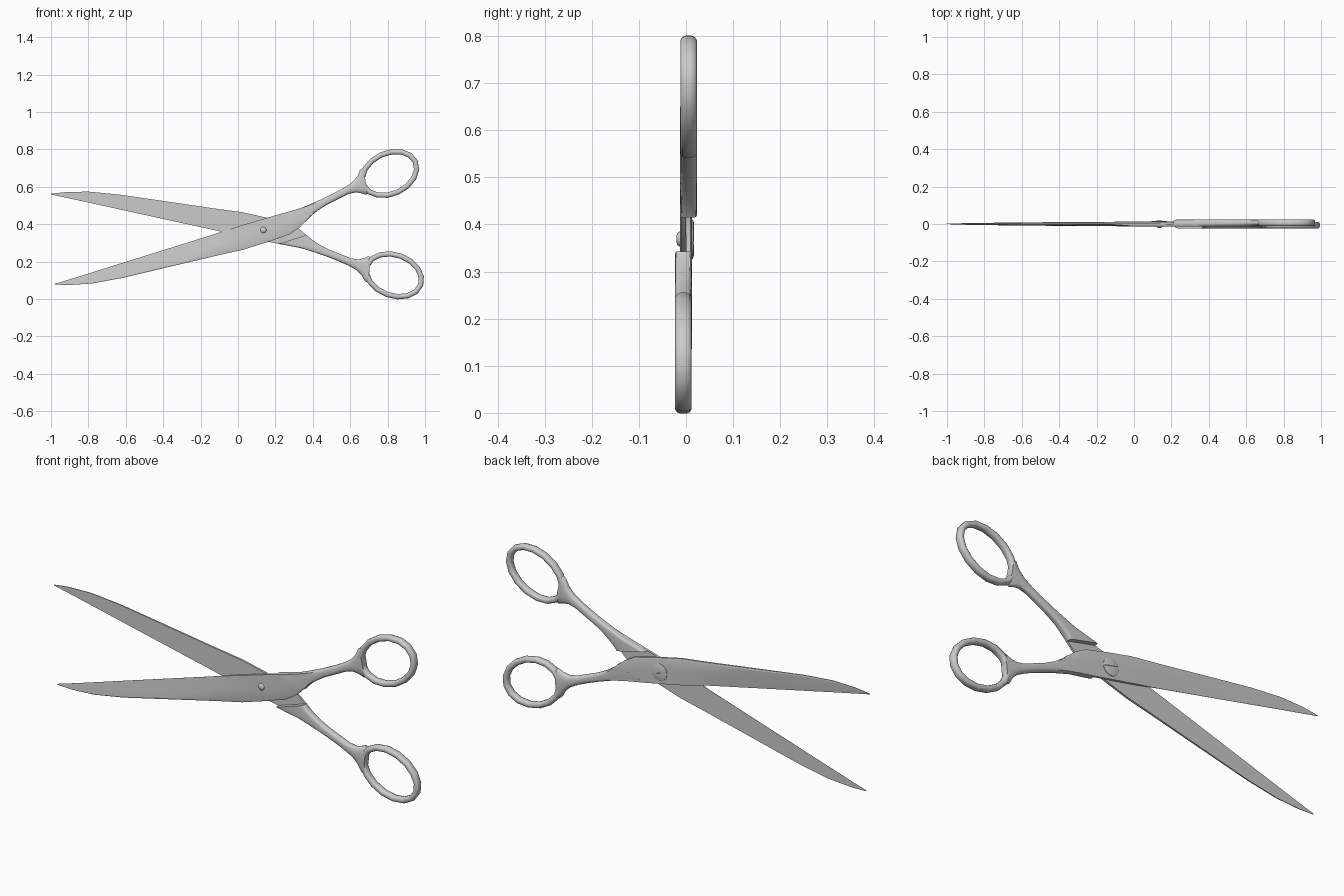
import bpy, bmesh, math
from mathutils import Matrix, Vector

if "Cube" in bpy.data.objects:
    bpy.data.objects.remove(bpy.data.objects["Cube"])

PIVOT = Vector((0.136, 0, 0.369))


def build(name, loops, closed=False, angle=40):
    """Skin a list of equal-length vertex loops into a smooth-by-angle object."""
    bm = bmesh.new()
    rings = [[bm.verts.new(p) for p in loop] for loop in loops]
    n = len(rings[0])
    count = len(rings) if closed else len(rings) - 1
    for i in range(count):
        a, b = rings[i], rings[(i + 1) % len(rings)]
        for j in range(n):
            k = (j + 1) % n
            bm.faces.new((a[j], a[k], b[k], b[j]))
    if not closed:
        bm.faces.new(rings[0])
        bm.faces.new(rings[-1])
    bmesh.ops.recalc_face_normals(bm, faces=bm.faces)
    me = bpy.data.meshes.new(name)
    bm.to_mesh(me)
    bm.free()
    ob = bpy.data.objects.new(name, me)
    bpy.context.collection.objects.link(ob)
    smooth(ob, angle)
    return ob


def smooth(ob, angle):
    bpy.ops.object.select_all(action='DESELECT')
    ob.select_set(True)
    bpy.context.view_layer.objects.active = ob
    bpy.ops.object.shade_smooth_by_angle(angle=math.radians(angle))


def superellipse(n, e):
    pts = []
    for i in range(n):
        t = 2 * math.pi * (i + 0.5) / n
        c, s = math.cos(t), math.sin(t)
        pts.append((math.copysign(abs(c) ** (2 / e), c),
                    math.copysign(abs(s) ** (2 / e), s)))
    return pts


# blade: cutting edge x,z / spine x,z / spine thickness / edge thickness
blade_stations = [
    (-0.98, 0.081, -0.98, 0.077, 0.002, 0.001),
    (-0.92, 0.099, -0.90, 0.075, 0.004, 0.001),
    (-0.80, 0.136, -0.78, 0.083, 0.006, 0.001),
    (-0.66, 0.180, -0.62, 0.112, 0.008, 0.001),
    (-0.42, 0.255, -0.40, 0.164, 0.010, 0.001),
    (-0.125, 0.347, -0.10, 0.235, 0.012, 0.002),
    (0.00, 0.388, 0.03, 0.264, 0.0125, 0.011),
    (0.125, 0.425, 0.16, 0.305, 0.0125, 0.012),
    (0.21, 0.450, 0.275, 0.345, 0.0125, 0.012),
    (0.30, 0.475, 0.33, 0.383, 0.0125, 0.012),
    (0.36, 0.494, 0.37, 0.425, 0.0125, 0.012),
    (0.42, 0.515, 0.425, 0.478, 0.0110, 0.011),
]
blade_loops = []
for ex, ez, sx, sz, ts, te in blade_stations:
    def at(f, y):
        return (ex + (sx - ex) * f, y, ez + (sz - ez) * f)
    blade_loops.append([at(0, -0.0003), at(1, -0.0003), at(1, -ts * 0.8),
                        at(0.93, -ts), at(0.5, -(ts * 0.65 + te * 0.35)), at(0, -te)])

# handle shank: top x,z / bottom x,z / squareness; starts at the slanted step
shank_stations = [
    (0.212, 0.450, 0.365, 0.415, 8),
    (0.27, 0.467, 0.375, 0.428, 7),
    (0.33, 0.484, 0.395, 0.447, 5),
    (0.40, 0.513, 0.43, 0.475, 4),
    (0.46, 0.540, 0.475, 0.503, 3),
    (0.52, 0.570, 0.535, 0.533, 2.6),
    (0.57, 0.597, 0.59, 0.561, 2.5),
    (0.61, 0.624, 0.63, 0.570, 2.5),
    (0.637, 0.655, 0.655, 0.566, 2.5),
    (0.652, 0.690, 0.685, 0.556, 2.5),
    (0.668, 0.700, 0.695, 0.565, 2.5),
]
shank_loops = []
for tx, tz, bx, bz, e in shank_stations:
    cx, cz, hx, hz = (tx + bx) / 2, (tz + bz) / 2, (tx - bx) / 2, (tz - bz) / 2
    shank_loops.append([(cx + hx * u, 0.0055 + 0.018 * v, cz + hz * u)
                        for u, v in superellipse(16, e)])

# finger ring: tilted ellipse swept by a tall rounded section
ring_loops = []
tilt = math.radians(25)
for i in range(16):
    t = 2 * math.pi * i / 16
    p = Vector((0.152 * math.cos(t), 0.109 * math.sin(t)))
    nrm = Vector((0.109 * math.cos(t), 0.152 * math.sin(t))).normalized()
    loop = []
    for u, v in superellipse(12, 2.5):
        q = p + nrm * 0.0145 * u
        loop.append((0.81 + q.x * math.cos(tilt) - q.y * math.sin(tilt),
                     0.0055 + 0.018 * v,
                     0.671 + q.x * math.sin(tilt) + q.y * math.cos(tilt)))
    ring_loops.append(loop)

# the second half is the first turned 180 degrees about the long axis
axis = Vector((math.cos(math.radians(2.5)), 0, math.sin(math.radians(2.5))))
turn = Matrix.Translation(PIVOT) @ Matrix.Rotation(math.pi, 4, axis) @ Matrix.Translation(-PIVOT)
for part, loops, closed, ang in (("blade", blade_loops, False, 20),
                                 ("shank", shank_loops, False, 45),
                                 ("finger_ring", ring_loops, True, 45)):
    ob = build("front_" + part, loops, closed, ang)
    twin = ob.copy()
    twin.data = ob.data.copy()
    twin.name = "back_" + part
    twin.data.transform(turn)
    bpy.context.collection.objects.link(twin)


# pivot screw: lathed head on the back, domed pin end on the front
def lathe(name, profile, n):
    loops = [[(PIVOT.x + r * math.cos(2 * math.pi * i / n), y,
               PIVOT.z + r * math.sin(2 * math.pi * i / n)) for i in range(n)]
             for r, y in profile]
    return build(name, loops)


head = lathe("screw_head", [(0.042, 0.004), (0.042, 0.0145), (0.036, 0.0165), (0.012, 0.0175)], 24)
lathe("screw_pin_end", [(0.016, -0.004), (0.016, -0.014), (0.013, -0.018), (0.006, -0.0205)], 16)

# screwdriver slot
bpy.ops.mesh.primitive_cube_add(size=1, location=(PIVOT.x, 0.0195, PIVOT.z), rotation=(0, math.radians(12), 0))
cutter = bpy.context.object
cutter.name = "slot_cutter"
cutter.scale = (0.12, 0.010, 0.009)
cutter.hide_render = True
mod = head.modifiers.new("slot", 'BOOLEAN')
mod.operation = 'DIFFERENCE'
mod.object = cutter
bpy.context.view_layer.objects.active = head
bpy.ops.object.modifier_apply(modifier="slot")
bpy.data.objects.remove(cutter)
